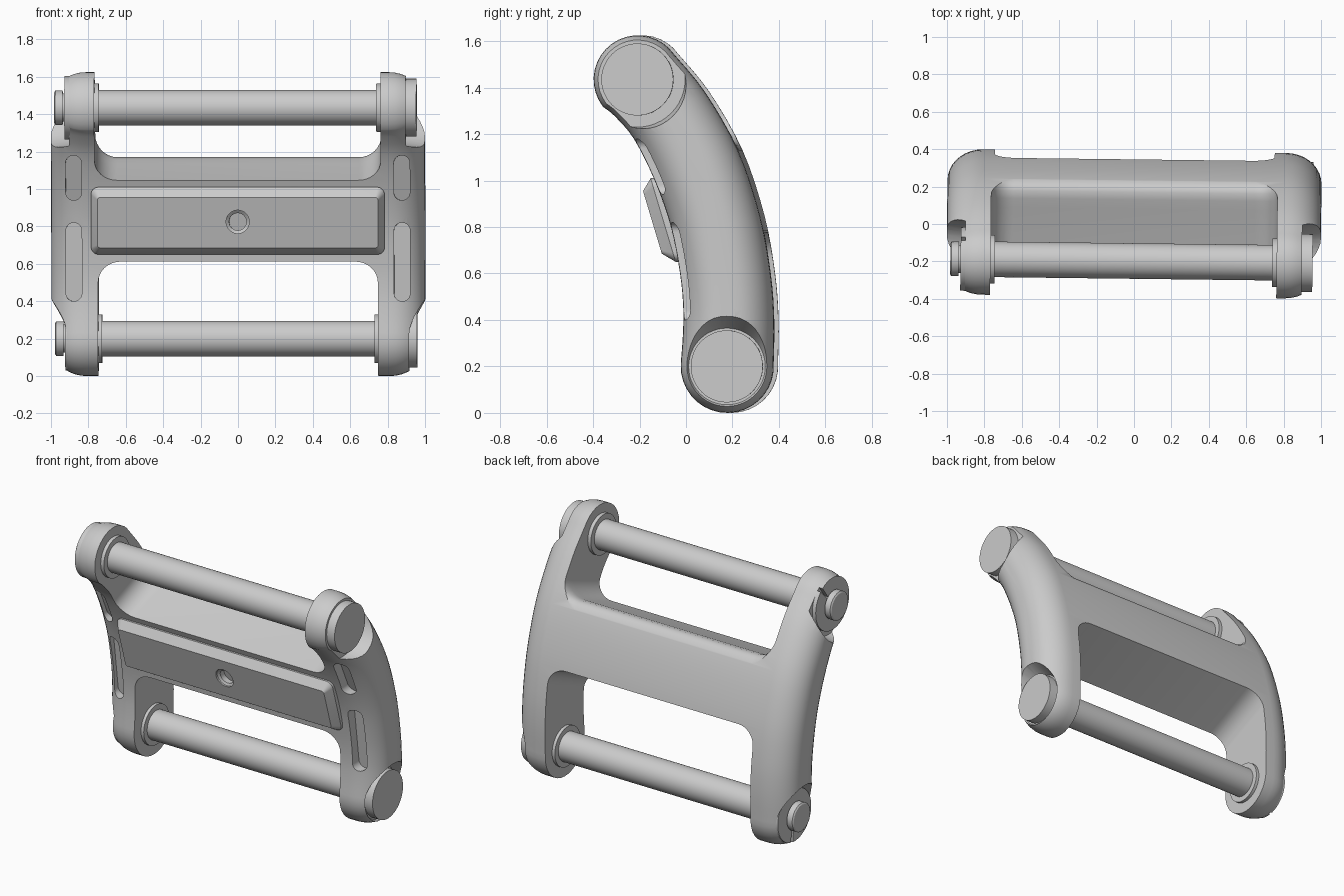
import bpy, bmesh
from math import sin, cos, radians, pi
from mathutils import Matrix, Vector

cube = bpy.data.objects.get("Cube")
if cube:
    bpy.data.objects.remove(cube, do_unlink=True)

grey = bpy.data.materials.new("plain_grey")
grey.use_nodes = True
colour = (0.6, 0.6, 0.6, 1)
grey.diffuse_color = colour
for node in grey.node_tree.nodes:
    if node.type == 'BSDF_PRINCIPLED':
        node.inputs["Base Color"].default_value = colour

TURN = Matrix.Rotation(-0.012, 4, 'Z')
TOP_PIN = (-0.198, 1.435)
LOW_PIN = (0.187, 0.2)


def loft(name, loops):
    """Skin a row of equal closed loops and cap both ends."""
    bm = bmesh.new()
    rows = [[bm.verts.new(p) for p in loop] for loop in loops]
    n = len(rows[0])
    for a, b in zip(rows, rows[1:]):
        for i in range(n):
            j = (i + 1) % n
            bm.faces.new((a[i], a[j], b[j], b[i]))
    bm.faces.new(rows[0])
    bm.faces.new(rows[-1])
    bmesh.ops.recalc_face_normals(bm, faces=bm.faces)
    bm.transform(TURN)
    mesh = bpy.data.meshes.new(name)
    bm.to_mesh(mesh)
    bm.free()
    mesh.materials.append(grey)
    obj = bpy.data.objects.new(name, mesh)
    bpy.context.collection.objects.link(obj)
    return obj


def arc(centre, r, start, end, n=18):
    angles = [radians(start + (end - start) * i / n) for i in range(n + 1)]
    return [(centre[0] + r * cos(a), centre[1] + r * sin(a)) for a in angles]


def rounded_rect(x0, x1, z0, z1, r):
    return (arc((x1 - r, z1 - r), r, 0, 90, 8) + arc((x0 + r, z1 - r), r, 90, 180, 8)
            + arc((x0 + r, z0 + r), r, 180, 270, 8) + arc((x1 - r, z0 + r), r, 270, 360, 8))


def lathe(name, centre, stations, n=48):
    """Round part about a pin axis from (x, radius) stations."""
    return loft(name, [[(x, y, z) for y, z in arc(centre, r, 0, 360 - 360 / n, n - 1)]
                       for x, r in stations])


def smooth_path(points, n=4):
    """Catmull-Rom curve through the inner points."""
    pts = [Vector(p) for p in points]
    out = []
    for a, b, c, d in zip(pts, pts[1:], pts[2:], pts[3:]):
        for i in range(n):
            t = i / n
            p = b + 0.5 * t * (c - a + t * (2 * a - 5 * b + 4 * c - d
                                            + t * (3 * b - a - 3 * c + d)))
            out.append((p.x, p.y))
    return out


def cut(obj, cutter):
    cutter.hide_render = True
    mod = obj.modifiers.new("cut", 'BOOLEAN')
    mod.operation = 'DIFFERENCE'
    mod.solver = 'EXACT'
    mod.object = cutter
    bpy.context.view_layer.objects.active = obj
    bpy.ops.object.modifier_apply(modifier=mod.name)
    bpy.data.objects.remove(cutter, do_unlink=True)


# Side outline of the curved link, counter-clockwise in y and z
top_arc = arc(TOP_PIN, 0.19, 35, 218)
low_arc = arc(LOW_PIN, 0.2, 178, 364)
front = [(-0.3, 1.28), (-0.215, 1.18), (-0.125, 1.0), (-0.055, 0.8),
         (-0.016, 0.6), (-0.002, 0.45), (-0.004, 0.33)]
back = [(0.389, 0.4), (0.374, 0.6), (0.328, 0.85), (0.234, 1.13), (0.092, 1.38)]
front_curve = smooth_path([top_arc[-2], top_arc[-1]] + front + [low_arc[0], low_arc[1]])
back_curve = smooth_path([low_arc[-2], low_arc[-1]] + back + [top_arc[0], top_arc[1]])
outline = top_arc[:-1] + front_curve + low_arc[:-1] + back_curve

# Link body: outline extruded across, with rounded outer sides
count = len(outline)
normals = []
for i in range(count):
    p, q = outline[i - 1], outline[(i + 1) % count]
    normals.append(Vector((q[1] - p[1], p[0] - q[0])).normalized())


def side_loop(side, angle):
    x = side * (0.81 + 0.19 * sin(angle))
    d = 0.165 * (1 - cos(angle))
    return [(x, y - nrm.x * d, z - nrm.y * d) for (y, z), nrm in zip(outline, normals)]


steps = [pi / 2 * i / 9 for i in range(10)]
body = loft("link_body", [side_loop(-1, a) for a in reversed(steps)]
            + [side_loop(1, a) for a in steps])


def opening(name, rect, drift):
    """Cutter along y whose height drifts by (y, rise) stations."""
    return loft(name, [[(x, y, z + rise) for x, z in rect] for y, rise in drift])


# Upper opening, rolling over the back edge of the bridge, and lower opening
cut(body, opening("upper_opening", rounded_rect(-0.765, 0.765, 1.17, 3, 0.12),
                  [(-1, -0.42), (-0.15, -0.125), (0.08, -0.035), (0.13, -0.012), (0.17, 0),
                   (0.195, -0.004), (0.215, -0.016), (0.23, -0.034), (0.32, -0.15), (1, -0.15)]))
cut(body, opening("lower_opening", rounded_rect(-0.748, 0.748, -3, 0.61, 0.12),
                  [(-1, -0.44), (1, 0.46)]))

for side in (-1, 1):
    # Recesses around the pin ends
    for centre, inner, outer in ((TOP_PIN, 0.205, 0.22), (LOW_PIN, 0.165, 0.216)):
        cut(body, lathe("pin_recess", centre,
                        [(side * 0.9, inner), (side * 1.0, outer), (side * 1.1, outer)]))
    # Front slots in the arms, following the slope of the front face
    for z0, z1, y0, slope in ((0.4, 0.82, 0.0, -0.13), (0.94, 1.18, -0.1, -0.46)):
        x0, x1 = sorted((side * 0.835, side * 0.92))
        rect = rounded_rect(x0, x1, z0, z1, 0.042)
        cut(body, loft("arm_slot", [[(x, y0 + d + slope * (z - z0), z) for x, z in rect]
                                    for d in (-0.2, 0.07)]))

# Raised front block with sloping edges
base = rounded_rect(-0.785, 0.785, 0.65, 1.01, 0.04)
face = rounded_rect(-0.75, 0.75, 0.685, 0.955, 0.015)
block = loft("front_block",
             [[(x, 0.02 - 0.3 * (z - 0.65), z) for x, z in base],
              [(x, -0.035 - 0.3 * (z - 0.65), z) for x, z in base],
              [(x, -0.095 - 0.3 * (z - 0.685), z) for x, z in face]])


# Stepped round hole in the block
def disc(r, y):
    return [(x, y - 0.3 * (z - 0.825), z) for x, z in arc((0, 0.825), r, 0, 352.5, 47)]


hole = [(0.062, -0.2), (0.062, -0.125), (0.046, -0.115), (0.046, -0.075)]
cut(block, loft("hole", [disc(r, y) for r, y in hole]))
cut(body, loft("hole", [disc(0.046, y) for y in (-0.2, -0.04)]))

# Pins with heads, collars and open retaining clips
for word, centre, collar, gap in (("upper", TOP_PIN, 0.742, 50), ("lower", LOW_PIN, 0.728, -80)):
    lathe(word + "_pin", centre,
          [(-0.98, 0.083), (-0.974, 0.092), (-0.935, 0.092), (-0.935, 0.075),
           (-0.89, 0.075), (-0.89, 0.095), (0.89, 0.095), (0.89, 0.155), (0.957, 0.155)])
    for side in (-1, 1):
        lathe(word + "_collar", centre, [(side * collar, 0.13), (side * 0.79, 0.13)])
    clip = []
    for i in range(41):
        a = radians(gap + 4 + 352 * i / 40)
        clip.append([(x, centre[0] + r * cos(a), centre[1] + r * sin(a))
                     for x, r in ((-0.925, 0.07), (-0.895, 0.07), (-0.895, 0.17), (-0.925, 0.17))])
    loft(word + "_clip", clip)

# Smooth shading with sharp edges kept
bpy.ops.object.select_all(action='DESELECT')
for obj in bpy.context.collection.objects:
    if obj.type == 'MESH':
        obj.select_set(True)
bpy.context.view_layer.objects.active = body
bpy.ops.object.shade_smooth_by_angle(angle=radians(32))
